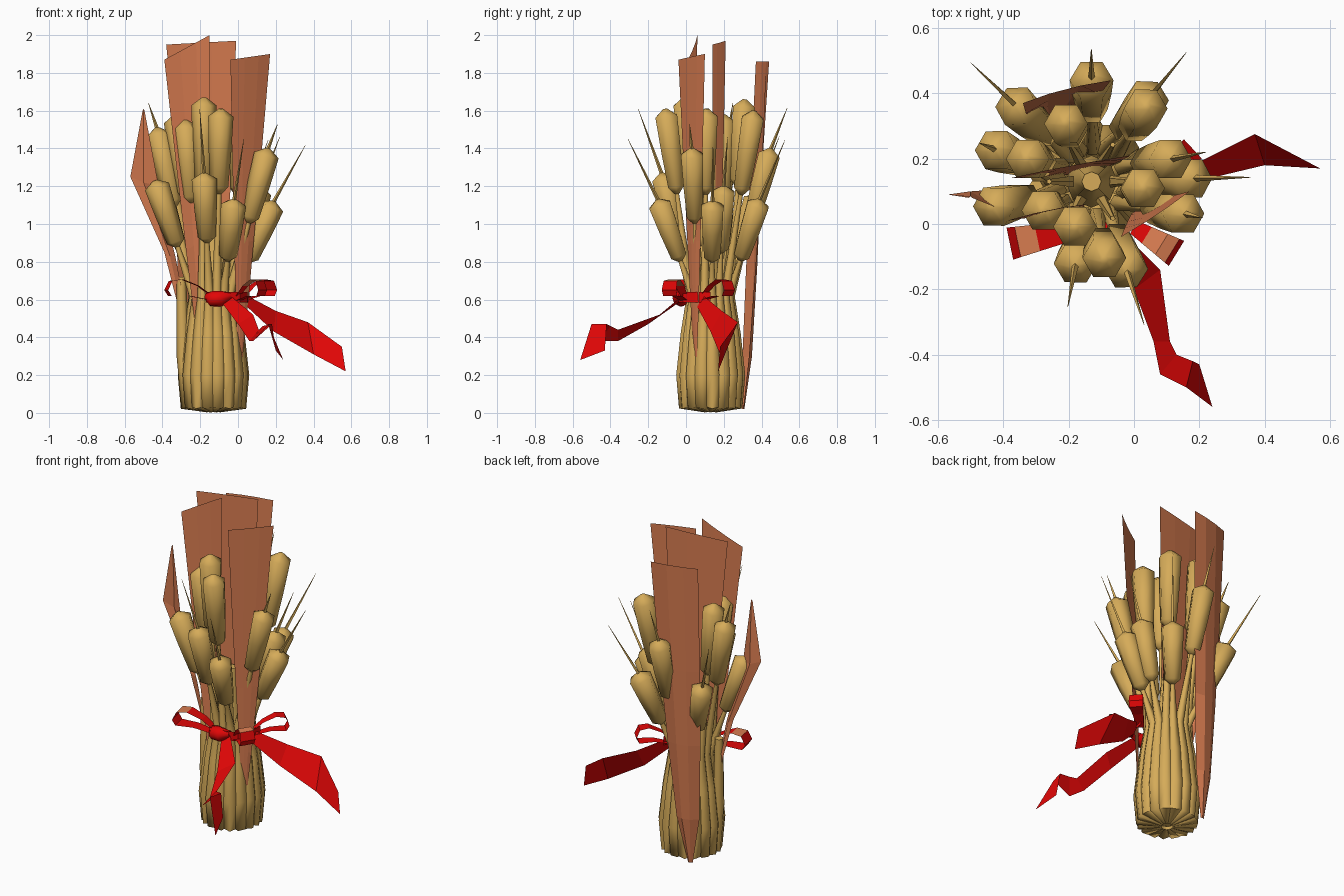
import bpy
import bmesh
import math
from mathutils import Vector

default_cube = bpy.data.objects.get("Cube")
if default_cube:
    bpy.data.objects.remove(default_cube, do_unlink=True)


def make_material(name, colour):
    material = bpy.data.materials.new(name)
    material.use_nodes = True
    material.diffuse_color = (*colour, 1)
    shader = material.node_tree.nodes["Principled BSDF"]
    shader.inputs["Base Color"].default_value = (*colour, 1)
    shader.inputs["Roughness"].default_value = 0.9
    return material


straw = make_material("straw", (0.67, 0.41, 0.1))
dry_leaf = make_material("dry leaf brown", (0.68, 0.2, 0.08))
red = make_material("ribbon red", (0.76, 0.002, 0.002))


def finish(name, bm, materials, smooth_angle=0):
    mesh = bpy.data.meshes.new(name)
    bm.to_mesh(mesh)
    bm.free()
    for material in materials:
        mesh.materials.append(material)
    obj = bpy.data.objects.new(name, mesh)
    bpy.context.collection.objects.link(obj)
    if smooth_angle:
        bpy.ops.object.select_all(action="DESELECT")
        obj.select_set(True)
        bpy.context.view_layer.objects.active = obj
        bpy.ops.object.shade_smooth_by_angle(angle=math.radians(smooth_angle))


def tube(name, points, radii, material, sides=6):
    """Loft a closed round section along a path."""
    bm = bmesh.new()
    rings = []
    points = [Vector(p) for p in points]
    for i, (point, radius) in enumerate(zip(points, radii)):
        tangent = points[min(i + 1, len(points) - 1)] - points[max(i - 1, 0)]
        turn = Vector((0, 0, 1)).rotation_difference(tangent.normalized())
        ring = []
        for k in range(sides):
            a = math.tau * k / sides
            ring.append(bm.verts.new(point + turn @ Vector((math.cos(a), math.sin(a), 0)) * radius))
        rings.append(ring)
    for low, high in zip(rings, rings[1:]):
        for k in range(sides):
            n = (k + 1) % sides
            bm.faces.new((low[k], low[n], high[n], high[k]))
    bm.faces.new(rings[0][::-1])
    bm.faces.new(rings[-1])
    finish(name, bm, [material], 62)


def sheet(name, rows, material, accent_rows=()):
    """Join rows of points into a thin surface; accent rows are leaf brown."""
    bm = bmesh.new()
    grid = [[bm.verts.new(p) for p in row] for row in rows]
    for i, (low, high) in enumerate(zip(grid, grid[1:])):
        for k in range(len(low) - 1):
            face = bm.faces.new((low[k], low[k + 1], high[k + 1], high[k]))
            face.material_index = int(i in accent_rows)
    finish(name, bm, [material, dry_leaf] if accent_rows else [material])


# Wheat: tip of each ear and the length of its awn
centre = Vector((-0.13, 0.13, 0))
ears = [
    ((-0.21, 0.31, 1.66), 0), ((-0.18, -0.01, 1.67), 0), ((-0.09, -0.11, 1.61), 0),
    ((-0.18, -0.13, 1.27), 0.36), ((-0.02, -0.15, 1.13), 0.36),
    ((0.16, 0.03, 1.4), 0.14), ((0.19, 0.14, 1.12), 0.34),
    ((-0.44, 0.05, 1.23), 0), ((-0.43, 0.23, 1.51), 0.14),
    ((-0.33, 0.2, 1.58), 0), ((-0.37, 0.37, 1.15), 0.36),
    ((-0.13, 0.45, 1.4), 0.23), ((0.05, 0.39, 1.13), 0.36),
    ((0.04, 0.36, 1.6), 0), ((0.03, 0.11, 1.61), 0),
    ((-0.28, 0.04, 1.55), 0), ((0.12, 0.2, 1.2), 0.28),
]


def angle_of(ear):
    offset = Vector(ear[0]) - centre
    return math.atan2(offset.y, offset.x)


ears.sort(key=angle_of)
first_angle = angle_of(ears[0])
for i, (tip, awn) in enumerate(ears):
    tip = Vector(tip)
    a = first_angle + math.tau * i / len(ears)
    outward = Vector((math.cos(a), math.sin(a), 0))

    def at(radius, height):
        return centre + outward * radius + Vector((0, 0, height))

    waist = at(0.105, 0.62)
    along = (tip - waist).normalized()
    length = 0.1 + 0.22 * tip.z
    foot = tip - along * length
    # Thick stem foot narrowing through the tie up to the ear
    tube(f"wheat_stem_{i}", [at(0.03, 0.012), at(0.135, 0.045), at(0.142, 0.2), at(0.125, 0.42), waist, foot],
         [0.01, 0.045, 0.048, 0.04, 0.027, 0.013], straw)
    tube(f"wheat_ear_{i}", [foot + along * length * t for t in (0, 0.08, 0.5, 0.91, 1)],
         [0.015, 0.048, 0.06, 0.067, 0.012], straw)
    if awn:
        flare = Vector((tip.x - centre.x, tip.y - centre.y, 0)).normalized()
        reach = (along + flare * 0.12).normalized()
        tube(f"wheat_awn_{i}", [tip - along * 0.08, tip, tip + reach * awn],
             [0.012, 0.01, 0.001], straw, 4)

# Core of the bundle, one upright stem and a few loose straws
up = Vector((0, 0, 1))
tube("bundle_core", [centre + up * h for h in (0.04, 0.4, 0.65, 0.95)], [0.08, 0.08, 0.06, 0.03], straw, 8)
tube("upright_stem", [(-0.27, 0.1, 0.03), (-0.29, 0.1, 0.3), (-0.3, 0.11, 0.72)], [0.03, 0.035, 0.025], straw)
for i in range(6):
    a = math.tau * i / 6
    side = Vector((math.cos(a), math.sin(a), 0))
    tube(f"loose_straw_{i}", [centre + side * 0.05 + up * 0.55, centre + side * 0.13 + up * 1.05],
         [0.02, 0.008], straw, 5)


# Long dry leaves: top corners, base, cupping direction and lower fullness
def leaf(name, left, right, base, cup, fullness):
    left, right, base, cup = map(Vector, (left, right, base, cup))
    rows = []
    for t in (0, 0.15, 0.4, 0.65, 1):
        width = 0.1 + 0.9 * t ** fullness
        middle = base.lerp((left + right) / 2, t)
        half = (right - left) / 2 * width
        bulge = cup * (width - t * 0.9)
        rows.append([middle - half, middle - half * 0.3 + bulge,
                     middle + half * 0.4 + bulge, middle + half])
    sheet(name, rows, dry_leaf)


leaf("back_leaf", (-0.07, 0.44, 1.86), (-0.34, 0.37, 1.86), (-0.24, 0.3, 0.02), (0, 0.08, 0), 0.45)
leaf("middle_leaf", (-0.01, 0.21, 1.97), (-0.38, 0.14, 1.95), (-0.14, 0.16, 0.1), (0, 0.03, 0), 0.7)
leaf("front_leaf", (-0.39, 0.01, 1.87), (-0.15, 0.06, 2), (-0.18, 0.04, 0.2), (0, 0.05, 0), 0.9)
leaf("side_leaf", (-0.04, -0.04, 1.87), (0.17, 0.1, 1.9), (0.01, 0.05, 0.25), (0.02, -0.03, 0), 0.9)
sheet("short_leaf", [
    [(-0.25, 0.13, 0.3), (-0.24, 0.11, 0.3), (-0.23, 0.1, 0.3)],
    [(-0.39, 0.1, 0.85), (-0.36, 0.11, 0.83), (-0.33, 0.08, 0.82)],
    [(-0.57, 0.09, 1.25), (-0.5, 0.1, 1.22), (-0.42, 0.05, 1.2)],
    [(-0.505, 0.08, 1.6), (-0.5, 0.085, 1.61), (-0.495, 0.08, 1.6)]], dry_leaf)


# Ribbon bow: loops, knot, wrap and tails
def bow_loop(name, start, end, width, accent_rows=()):
    start, end = Vector(start), Vector(end)
    side = (end - start).cross(up).normalized() * width / 2
    rows = []
    for t, rise in ((0, 0.01), (0.3, 0.06), (0.65, 0.09), (0.9, 0.08), (1, 0.03),
                    (0.92, 0), (0.5, 0.005), (0, -0.015)):
        point = start.lerp(end, t) + up * rise
        spread = side * (0.5 + t / 2)
        rows.append([point - spread, point + spread])
    sheet(name, rows, red, accent_rows)


bow_loop("bow_loop_right", (-0.14, -0.01, 0.61), (-0.38, -0.06, 0.62), 0.1, (2,))
bow_loop("bow_loop_front", (0, -0.01, 0.61), (0.13, -0.09, 0.62), 0.09, (1, 2))
bow_loop("bow_loop_left", (0.03, 0.09, 0.61), (0.18, 0.23, 0.62), 0.08)
tube("bow_knot", [(-0.17, -0.01, 0.62), (-0.14, -0.025, 0.605), (-0.09, -0.03, 0.605), (-0.04, -0.02, 0.62)],
     [0.015, 0.042, 0.042, 0.02], red, 8)
wrap = [(-0.17, -0.02), (-0.06, -0.04), (0.01, -0.015), (0.05, 0.05), (0.06, 0.13)]
sheet("ribbon_wrap", [[(x, y, 0.585), (x, y, 0.64)] for x, y in wrap], red)
sheet("ribbon_tail_left", [
    [(0.03, 0.08, 0.63), (0.05, 0.06, 0.56)],
    [(0.2, 0.19, 0.54), (0.19, 0.13, 0.43)],
    [(0.37, 0.275, 0.48), (0.4, 0.18, 0.31)],
    [(0.55, 0.18, 0.35), (0.57, 0.17, 0.22)]], red)
sheet("ribbon_tail_front", [
    [(-0.09, -0.03, 0.59), (-0.04, -0.02, 0.62)],
    [(0, -0.2, 0.47), (0.08, -0.14, 0.52)],
    [(0.06, -0.36, 0.38), (0.11, -0.36, 0.44)],
    [(0.08, -0.46, 0.38), (0.13, -0.4, 0.46)],
    [(0.16, -0.5, 0.47), (0.18, -0.42, 0.47)],
    [(0.24, -0.56, 0.28), (0.2, -0.43, 0.33)]], red)
